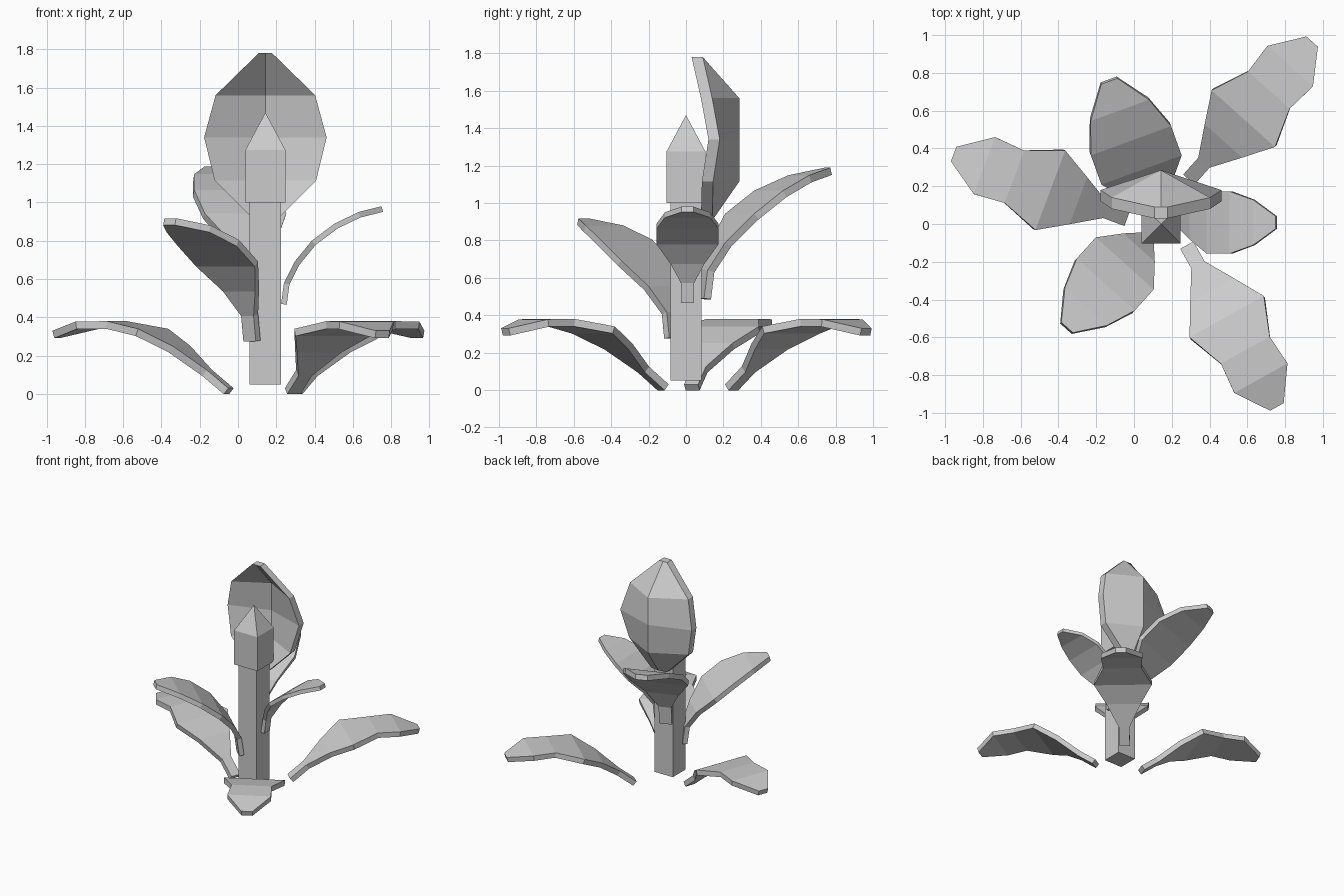
import bpy, bmesh
from math import cos, sin, radians
from mathutils import Vector

cube = bpy.data.objects.get("Cube")
if cube:
    bpy.data.objects.remove(cube, do_unlink=True)

# One plain material
grey = bpy.data.materials.new("plain_grey")
grey.use_nodes = True
GREY = (0.6, 0.6, 0.6, 1)
grey.diffuse_color = GREY
grey.node_tree.nodes["Principled BSDF"].inputs["Base Color"].default_value = GREY


def finish(name, bm):
    bmesh.ops.recalc_face_normals(bm, faces=bm.faces)
    mesh = bpy.data.meshes.new(name)
    bm.to_mesh(mesh)
    bm.free()
    mesh.materials.append(grey)
    obj = bpy.data.objects.new(name, mesh)
    bpy.context.collection.objects.link(obj)
    return obj


def sheet(name, grid, push):
    """Skin a grid of points, then thicken it by a push vector for each row."""
    bm = bmesh.new()
    front = [[bm.verts.new(p) for p in row] for row in grid]
    back = [[bm.verts.new(p + d) for p in row] for row, d in zip(grid, push)]
    for layer in (front, back):
        for a, b in zip(layer, layer[1:]):
            for i in range(len(a) - 1):
                bm.faces.new((a[i], a[i + 1], b[i + 1], b[i]))
    for f, g in ((front[0], back[0]), (front[-1], back[-1])):
        for i in range(len(f) - 1):
            bm.faces.new((f[i], f[i + 1], g[i + 1], g[i]))
    for i in (0, -1):
        for r in range(len(grid) - 1):
            bm.faces.new((front[r][i], front[r + 1][i], back[r + 1][i], back[r][i]))
    return finish(name, bm)


def leaf(name, base, angle, rows, scale=1.0, thick=0.04):
    """Rows give distance outward, height and half width of the upper face."""
    out = Vector((cos(radians(angle)), sin(radians(angle)), 0))
    side = Vector((-out.y, out.x, 0))
    up = Vector((0, 0, 1))
    mids = [Vector(base) + scale * (out * s + up * z) for s, z, w in rows]
    grid = [[m - side * w * scale, m + side * w * scale]
            for m, (s, z, w) in zip(mids, rows)]
    push = []
    for i in range(len(mids)):
        along = mids[min(i + 1, len(mids) - 1)] - mids[max(i - 1, 0)]
        push.append(along.cross(side).normalized() * -thick)
    return sheet(name, grid, push)


def column(name, x, rings, tip=None):
    """Square column from (height, half width) rings, with optional point."""
    bm = bmesh.new()
    loops = [[bm.verts.new((x + i * h, j * h, z))
              for i, j in ((-1, -1), (1, -1), (1, 1), (-1, 1))] for z, h in rings]
    bm.faces.new(loops[0])
    for a, b in zip(loops, loops[1:]):
        for i in range(4):
            bm.faces.new((a[i], a[(i + 1) % 4], b[(i + 1) % 4], b[i]))
    if tip:
        apex = bm.verts.new((x, 0, tip))
        for i in range(4):
            bm.faces.new((loops[-1][i], loops[-1][(i + 1) % 4], apex))
    else:
        bm.faces.new(loops[-1])
    return finish(name, bm)


# Stem and pointed flower spike
CX = 0.143
column("stem", CX, [(0.05, 0.082), (1.0, 0.082)])
column("flower_spike", CX, [(1.0, 0.104), (1.275, 0.104)], tip=1.47)

# Cupped hood behind the spike: height, half width, edge depth, ridge depth
hood = [(0.92, 0.07, 0.08, 0.09), (1.115, 0.265, 0.085, 0.225),
        (1.34, 0.32, 0.12, 0.225), (1.56, 0.26, 0.08, 0.225),
        (1.78, 0.035, 0.03, 0.03)]
sheet("flower_hood",
      [[Vector((CX - w, e, z)), Vector((CX, r, z)), Vector((CX + w, e, z))]
       for z, w, e, r in hood],
      [Vector((0, 0.06, 0))] * len(hood))

# Three rising stem leaves share one outline
stem_rows = [(0, 0, 0.035), (0.015, 0.11, 0.035), (0.07, 0.22, 0.09),
             (0.16, 0.33, 0.165), (0.28, 0.42, 0.165), (0.405, 0.48, 0.12),
             (0.525, 0.51, 0.033)]
leaf("stem_leaf_left", (0.225, 0.008, 0.47), 0, stem_rows, 1.0, 0.03)
leaf("stem_leaf_back", (0.115, 0.08, 0.49), 110, stem_rows, 1.37)
leaf("stem_leaf_front", (0.085, -0.06, 0.28), 228, stem_rows, 1.25, 0.037)

# Three arching ground leaves share one outline
ground_rows = [(0, 0.03, 0.04), (0.12, 0.125, 0.04), (0.275, 0.25, 0.133),
               (0.433, 0.34, 0.225), (0.636, 0.38, 0.148), (0.806, 0.378, 0.161),
               (0.98, 0.33, 0.041)]
leaf("ground_leaf_back", (0.29, 0.235, 0), 48.2, ground_rows)
leaf("ground_leaf_right", (-0.037, 0.027, 0), 159.5, ground_rows)
leaf("ground_leaf_front", (0.28, -0.112, 0), -60.9, ground_rows)
